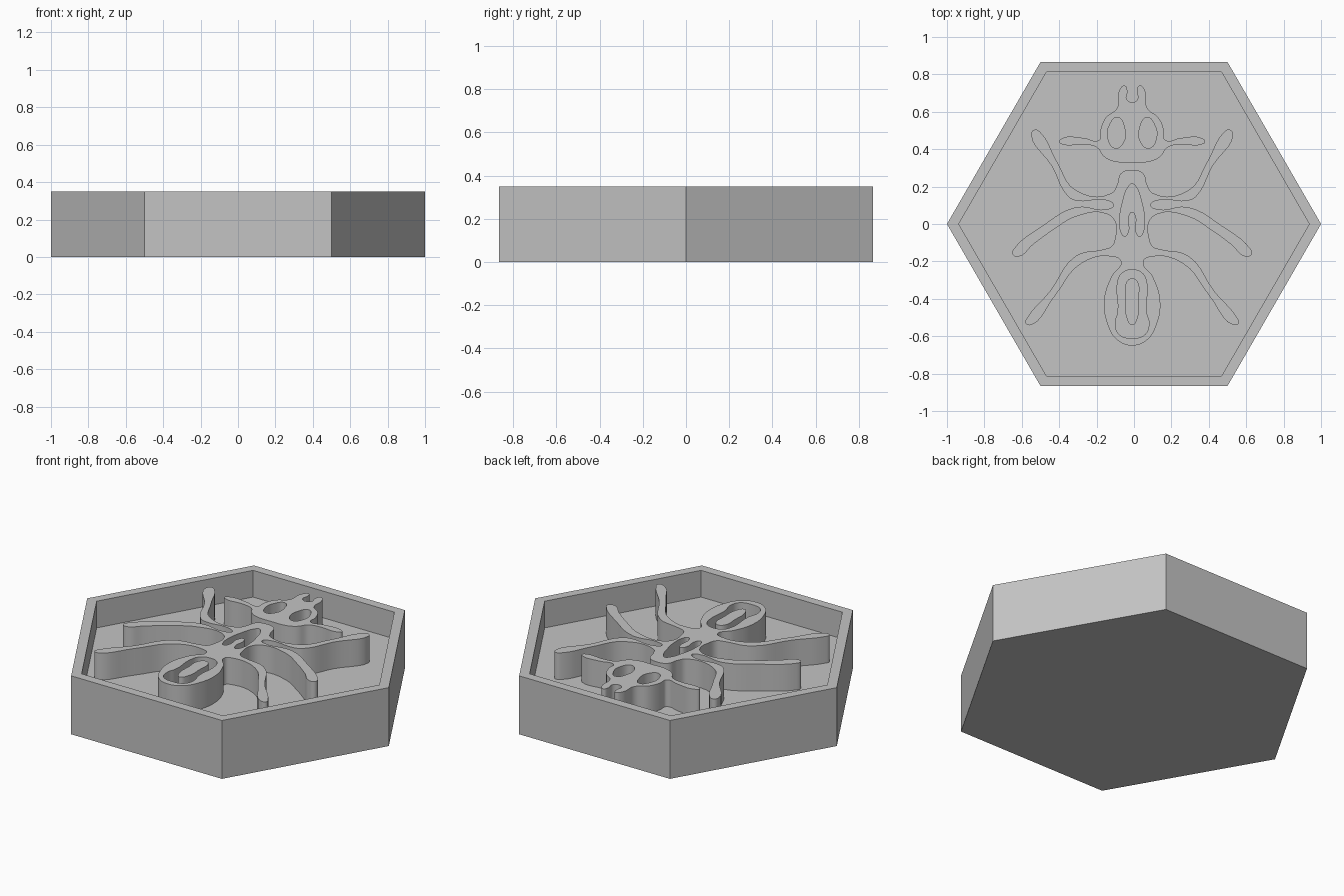
import bpy, bmesh, math

cube = bpy.data.objects.get("Cube")
if cube:
    bpy.data.objects.remove(cube)

HEIGHT, FLOOR = 0.35, 0.19
CENTRE = -0.01

grey = bpy.data.materials.new("plain_grey")
grey.use_nodes = True
colour = (0.55, 0.55, 0.55, 1)
grey.diffuse_color = colour
grey.node_tree.nodes["Principled BSDF"].inputs["Base Color"].default_value = colour


def hexagonal_tray():
    """Solid base with a raised rim, made by bridging hexagon rings."""
    bm = bmesh.new()
    rings = []
    for radius, z in ((1, 0), (1, HEIGHT), (0.937, HEIGHT), (0.937, FLOOR)):
        rings.append([bm.verts.new((radius * math.cos(i * math.pi / 3),
                                    radius * math.sin(i * math.pi / 3), z))
                      for i in range(6)])
    for low, high in zip(rings, rings[1:]):
        for i in range(6):
            j = (i + 1) % 6
            bm.faces.new((low[i], low[j], high[j], high[i]))
    bm.faces.new(rings[0][::-1])
    bm.faces.new(rings[-1])
    bmesh.ops.recalc_face_normals(bm, faces=bm.faces[:])
    mesh = bpy.data.meshes.new("hexagonal_tray")
    bm.to_mesh(mesh)
    bm.free()
    mesh.materials.append(grey)
    tray = bpy.data.objects.new("hexagonal_tray", mesh)
    bpy.context.collection.objects.link(tray)


def mirrored(half):
    """Close a half outline that starts and ends on the centre line."""
    return half + [(-x, y) for x, y in half[-2:0:-1]]


def flipped(loop):
    return [(-x, y) for x, y in loop]


def raised_relief(name, loops):
    """Extrude smooth closed outlines (in hundredths); inner ones become holes."""
    curve = bpy.data.curves.new(name, "CURVE")
    curve.dimensions = "2D"
    curve.fill_mode = "BOTH"
    curve.resolution_u = 5
    curve.extrude = (HEIGHT - FLOOR) / 2 + 0.005
    for loop in loops:
        spline = curve.splines.new("BEZIER")
        spline.bezier_points.add(len(loop) - 1)
        spline.use_cyclic_u = True
        for point, (x, y) in zip(spline.bezier_points, loop):
            point.co = (x / 100, y / 100, 0)
            point.handle_left_type = point.handle_right_type = "AUTO"
    curve.materials.append(grey)
    relief = bpy.data.objects.new(name, curve)
    relief.location = (CENTRE, 0, HEIGHT - curve.extrude)
    bpy.context.collection.objects.link(relief)
    bpy.ops.object.select_all(action="DESELECT")
    relief.select_set(True)
    bpy.context.view_layer.objects.active = relief
    bpy.ops.object.convert(target="MESH")
    bpy.ops.object.shade_smooth_by_angle(angle=math.radians(35))


hexagonal_tray()

# Head with jaws, feelers and eye holes
head = mirrored([
    (0, 65), (3, 67), (2.5, 71), (4, 74), (7, 71), (8, 62), (14, 57),
    (17, 50), (17.5, 45), (26, 46), (37, 46), (39, 44), (37, 42.5),
    (26, 42.5), (19, 41), (15, 36), (10, 33.5), (0, 33)])
eye = [(8, 57), (12, 53), (13, 46), (9, 40.5), (4.5, 44), (4, 51)]
raised_relief("insect_head", [head, eye, flipped(eye)])

# Thorax, three leg pairs and abdomen in one outline
upper_leg = [(11, 16.5), (30, 18), (40, 33), (49, 49), (52, 50.5), (54, 48),
             (43, 31), (34, 14.5), (30, 12.5), (13, 12.5)]
middle_leg = [(10, 10), (13, 8), (30, 9), (48, -1), (63, -13), (64, -16),
              (61, -17.5), (53, -11), (42, -3), (30, 4), (14, 5.5)]
lower_leg = [(11, -12), (15, -13.5), (30, -17), (44, -36), (56, -50), (57, -53),
             (54, -54), (41, -38), (27, -21), (10, -17.5)]
abdomen = [(6, -20), (11, -28), (15, -41), (13, -54), (8, -62), (0, -65)]
body = mirrored([(0, 29), (6, 27), (8, 21)] + upper_leg + middle_leg
                + [(9, 1), (9, -7)] + lower_leg + abdomen)
thorax_slot = mirrored([
    (0, 21.5), (2, 20), (5, 12), (6.5, 4), (6, -4), (4, -6.5), (2, -4),
    (2, 4), (0, 6.5)])
abdomen_slot = mirrored([
    (0, -24.5), (5, -26), (7.5, -30), (7.5, -47), (9, -53), (7, -59), (0, -61)])
abdomen_bar = mirrored([
    (0, -29), (3, -31), (3.5, -40), (3, -50), (0, -54)])
raised_relief("insect_body", [body, thorax_slot, abdomen_slot, abdomen_bar])
